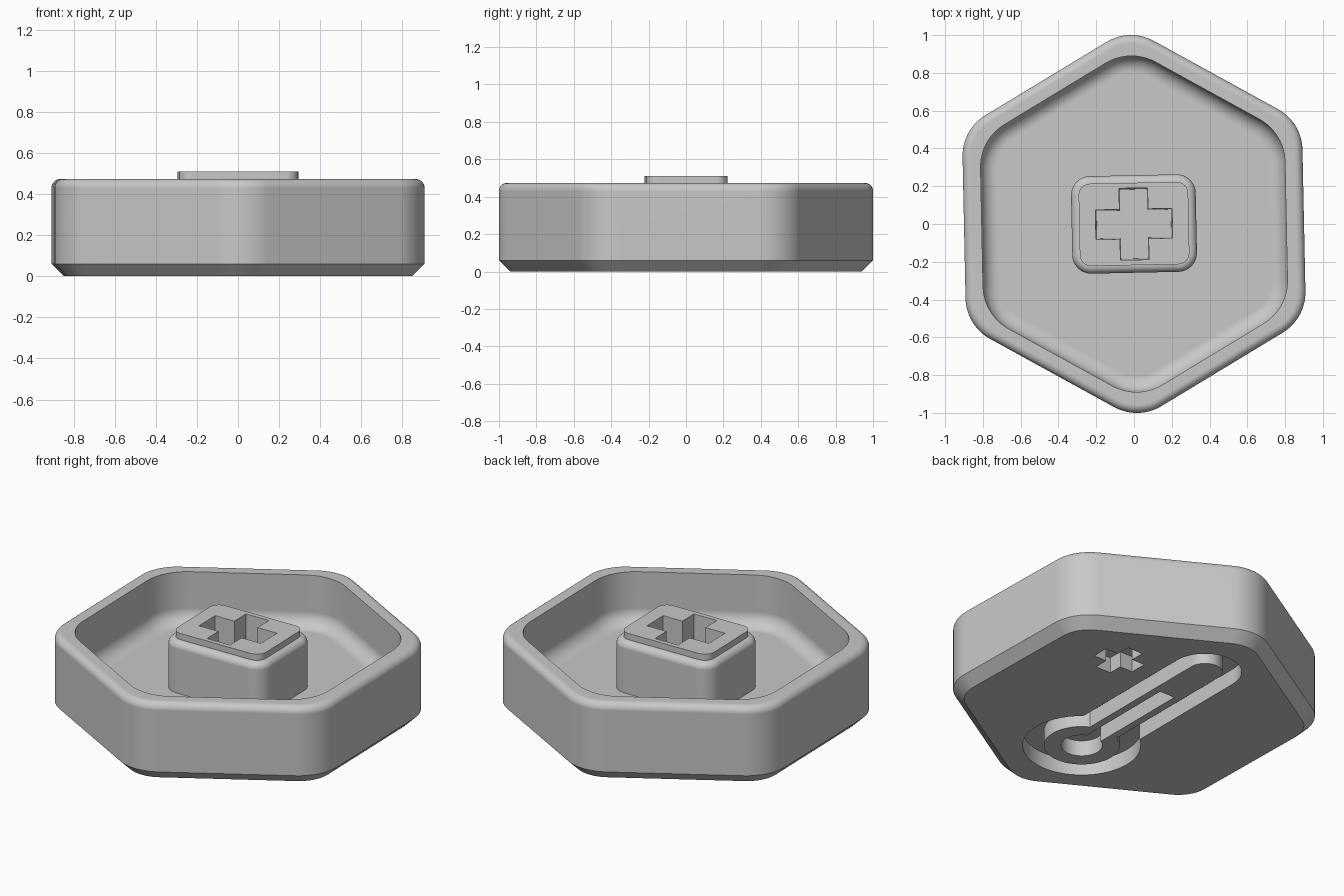
import bpy, bmesh
from math import sin, cos, pi, radians, asin
from mathutils import Matrix, Vector

cube = bpy.data.objects.get("Cube")
if cube:
    bpy.data.objects.remove(cube)

TWIST = Matrix.Rotation(radians(1.2), 2)
FLOOR, RIM, TOP, DEPTH = 0.168, 0.473, 0.51, 0.094

grey = bpy.data.materials.new("light_grey")
grey.use_nodes = True
COLOUR = (0.58, 0.58, 0.58, 1)
grey.diffuse_color = COLOUR
grey.node_tree.nodes["Principled BSDF"].inputs["Base Color"].default_value = COLOUR


def turn(pts):
    return [tuple(TWIST @ Vector(p)) for p in pts]


def move(pts, dx, dy):
    return [(x + dx, y + dy) for x, y in pts]


def arc(cx, cy, r, a0, a1, n):
    return [(cx + r * cos(a0 + (a1 - a0) * i / n), cy + r * sin(a0 + (a1 - a0) * i / n))
            for i in range(n + 1)]


def hexagon(apothem, r):
    """Rounded hexagon with corners on the y axis."""
    core = (apothem - r) / cos(pi / 6)
    pts = []
    for k in range(6):
        a = pi / 6 + k * pi / 3
        pts += arc(core * cos(a), core * sin(a), r, a - pi / 6, a + pi / 6, 12)
    return turn(pts)


def rectangle(hx, hy, r):
    pts = []
    for k, (sx, sy) in enumerate([(1, 1), (-1, 1), (-1, -1), (1, -1)]):
        pts += arc(sx * (hx - r), sy * (hy - r), r, k * pi / 2, (k + 1) * pi / 2, 8)
    return turn(pts)


def keyhole(r, w, y0, y1, round_end=True):
    """Circle at y0 joined to a straight bar ending at y1."""
    a = asin(w / r)
    pts = arc(0, y0, r, pi / 2 + a, 5 * pi / 2 - a, 40)
    return pts + (arc(0, y1, w, 0, pi, 24) if round_end else [(w, y1), (-w, y1)])


def plus(lx, ly, wx, wy):
    """Plus outline: arm half lengths, then half widths of upright and crossbar."""
    quarter = [(lx, wy), (wx, wy), (wx, ly)]
    half = quarter + [(-x, y) for x, y in reversed(quarter)]
    return half + [(-x, -y) for x, y in half]


def loft(name, layers):
    """Skin a stack of (outline, z) layers and cap both ends."""
    bm = bmesh.new()
    rings = [[bm.verts.new((x, y, z)) for x, y in pts] for pts, z in layers]
    n = len(rings[0])
    for lo, hi in zip(rings, rings[1:]):
        for i in range(n):
            j = (i + 1) % n
            bm.faces.new((lo[i], lo[j], hi[j], hi[i]))
    bm.faces.new(rings[0][::-1])
    bm.faces.new(rings[-1])
    bmesh.ops.recalc_face_normals(bm, faces=bm.faces)
    mesh = bpy.data.meshes.new(name)
    bm.to_mesh(mesh)
    bm.free()
    mesh.materials.append(grey)
    obj = bpy.data.objects.new(name, mesh)
    bpy.context.collection.objects.link(obj)
    return obj


def select(obj):
    bpy.ops.object.select_all(action='DESELECT')
    obj.select_set(True)
    bpy.context.view_layer.objects.active = obj


def cut(obj, layers):
    cutter = loft("cutter", layers)
    cutter.hide_render = True
    mod = obj.modifiers.new("cut", 'BOOLEAN')
    mod.operation, mod.solver, mod.object = 'DIFFERENCE', 'EXACT', cutter
    select(obj)
    bpy.ops.object.modifier_apply(modifier=mod.name)
    bpy.data.objects.remove(cutter)


def engrave(obj, outline):
    cut(obj, [(outline, -0.1), (outline, DEPTH)])


def finish(obj):
    select(obj)
    bpy.ops.object.shade_smooth_by_angle(angle=radians(30))
    obj.modifiers.new("even_shading", 'WEIGHTED_NORMAL').keep_sharp = True


def fillet(shape, sizes, z, r, steps=8):
    """Quarter-round layers that shrink an outline, starting upright at height z."""
    layers = []
    for i in range(steps + 1):
        t = i / steps * pi / 2
        d = abs(r) * (1 - cos(t))
        layers.append((shape(*[s - d for s in sizes]), z + r * sin(t)))
    return layers


# Hexagonal tray: chamfered foot, rounded rim, pocket with filleted floor
OUTER, EDGE = (0.90, 0.25), 0.043
POCKET, COVE = (0.806, 0.265), 0.085
layers = [(hexagon(*[s - 0.06 for s in OUTER]), 0), (hexagon(*OUTER), 0.06)]
layers += fillet(hexagon, OUTER, RIM - EDGE, EDGE)
layers.append((hexagon(*POCKET), RIM))
layers += fillet(hexagon, POCKET, FLOOR + COVE, -COVE)
tray = loft("hexagonal_tray", layers)

# Engraved thermometer and plus on the underside
BULB, TIP, SIDE = -0.46, 0.585, -0.014
engrave(tray, move(keyhole(0.322, 0.20, BULB, TIP), SIDE, 0))
engrave(tray, move(plus(0.135, 0.135, 0.05, 0.05), 0.427, 0.383))
finish(tray)

# Raised thermometer left standing inside the engraving
tube = move(keyhole(0.207, 0.095, BULB, TIP), SIDE, 0)
island = loft("thermometer_island", [(tube, 0), (tube, DEPTH + 0.02)])
engrave(island, move(keyhole(0.113, 0.05, BULB, 0.265, False), SIDE, 0))
finish(island)

# Central stem with rounded shoulder, raised lip and tapered cross socket
STEM, SHOULDER = (0.33, 0.258, 0.10), 0.04
layers = [(rectangle(*STEM), FLOOR - 0.01)]
layers += fillet(rectangle, STEM, RIM - SHOULDER, SHOULDER)
layers.append((rectangle(*[s - SHOULDER for s in STEM]), TOP))
stem = loft("central_stem", layers)
cut(stem, [(turn(plus(0.195, 0.182, 0.07, 0.073)), FLOOR - 0.1),
           (turn(plus(0.205, 0.192, 0.077, 0.08)), TOP + 0.1)])
finish(stem)
